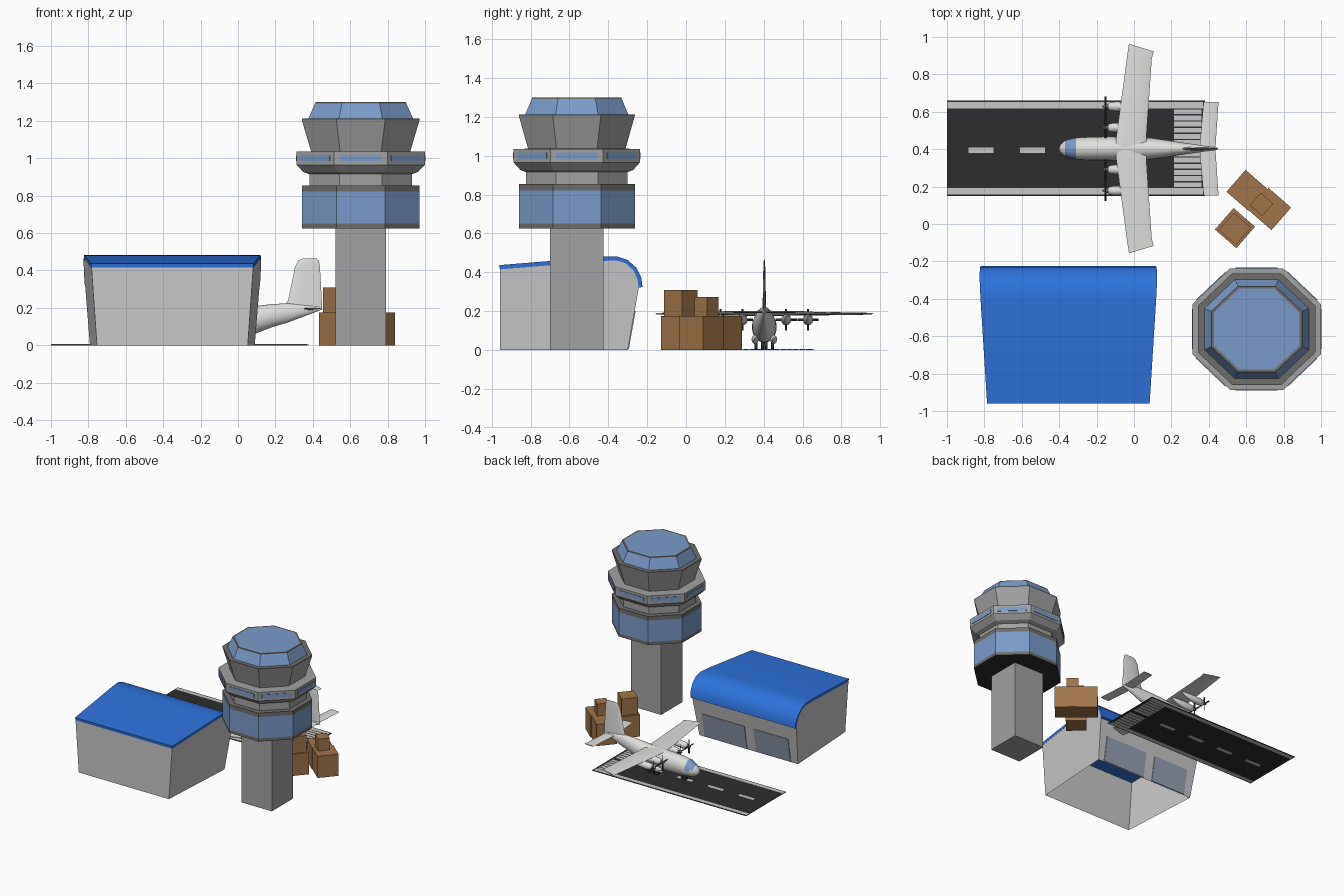
import bpy, bmesh, math
from mathutils import Matrix

if "Cube" in bpy.data.objects:
    bpy.data.objects.remove(bpy.data.objects["Cube"])


def material(name, r, g, b):
    m = bpy.data.materials.new(name)
    m.diffuse_color = (r, g, b, 1)
    m.use_nodes = True
    m.node_tree.nodes["Principled BSDF"].inputs["Base Color"].default_value = m.diffuse_color
    return m


TOWER = material("tower_grey", .36, .36, .36)
RIM = material("dark_grey", .16, .155, .15)
GLASS = material("window_blue", .19, .33, .60)
WALL = material("light_grey", .58, .58, .58)
ROOF = material("roof_blue", .026, .17, .72)
DOOR = material("door_glass", .30, .36, .46)
WHITE = material("aircraft_white", .74, .74, .73)
BLACK = material("asphalt_black", .026, .026, .026)
BROWN = material("crate_brown", .36, .175, .063)


def mesh(name, verts, faces, mats, smooth=0, rule=None):
    """rule(face index, face) returns a material index."""
    me = bpy.data.meshes.new(name)
    me.from_pydata(verts, [], faces)
    for m in mats:
        me.materials.append(m)
    bm = bmesh.new()
    bm.from_mesh(me)
    bmesh.ops.recalc_face_normals(bm, faces=bm.faces)
    bm.faces.ensure_lookup_table()
    if rule:
        for i, f in enumerate(bm.faces):
            f.material_index = rule(i, f)
    bm.to_mesh(me)
    bm.free()
    ob = bpy.data.objects.new(name, me)
    bpy.context.collection.objects.link(ob)
    if smooth:
        bpy.ops.object.select_all(action='DESELECT')
        ob.select_set(True)
        bpy.context.view_layer.objects.active = ob
        bpy.ops.object.shade_smooth_by_angle(angle=math.radians(smooth))
    return ob


def loft(name, rings, mats, smooth=0, rule=None):
    """Skin closed rings of equal length and cap both ends."""
    n = len(rings[0])
    verts = [v for r in rings for v in r]
    faces = [(k * n + i, k * n + (i + 1) % n, (k + 1) * n + (i + 1) % n, (k + 1) * n + i)
             for k in range(len(rings) - 1) for i in range(n)]
    faces += [tuple(range(n)), tuple(range(len(verts) - n, len(verts)))]
    return mesh(name, verts, faces, mats, smooth, rule)


def box(name, c, size, mat, rot=None):
    h = [s / 2 for s in size]
    rings = [[(a * h[0], b * h[1], s * h[2]) for a, b in ((-1, -1), (1, -1), (1, 1), (-1, 1))]
             for s in (-1, 1)]
    ob = loft(name, rings, [mat])
    ob.data.transform(Matrix.Translation(c) @ (rot or Matrix()))
    return ob


def body(name, stations, cy, mats, n=16, smooth=50, rule=None):
    """Round body along x from (x, centre z, half width, half height)."""
    rings = [[(x, cy + ry * math.cos(2 * math.pi * i / n), cz + rz * math.sin(2 * math.pi * i / n))
              for i in range(n)] for x, cz, ry, rz in stations]
    return loft(name, rings, mats, smooth, rule)


def foil(name, sections, place, n=12):
    """Wing from (span, leading x, trailing x, thickness, skew)."""
    rings = []
    for s, le, te, th, skew in sections:
        ring = []
        for i in range(n):
            a = 2 * math.pi * i / n
            u = (1 - math.cos(a)) / 2
            ring.append(place(le + (te - le) * u, s - skew * u, th / 2 * math.sin(a) * (1.2 - .5 * u)))
        rings.append(ring)
    return loft(name, rings, [WHITE], 50)


# Control tower: square shaft and octagonal head
TX, TY, SQ = .656, -.562, .947
box("tower_shaft", (TX, TY, .315), (.272, .274, .63), TOWER)


def octagon(a, z):
    r = a / math.cos(math.pi / 8)
    return [(TX + r * math.cos((i + .5) * math.pi / 4), TY + SQ * r * math.sin((i + .5) * math.pi / 4), z)
            for i in range(8)]


# (half width, height, colour of the band above): 0 grey, 1 rim, 2 glass, 3 black
head = [(.315, .625, 1), (.315, .65, 2), (.315, .822, 1), (.315, .855, 1), (.275, .855, 0),
        (.275, .915, 0), (.307, .927, 0), (.343, .965, 0), (.343, 1.035, 0), (.265, 1.036, 0),
        (.315, 1.205, 1), (.315, 1.213, 1), (.28, 1.213, 2), (.244, 1.293, 1), (.242, 1.3, 1),
        (.228, 1.3, 2)]
bands = [c for _, _, c in head[:-1] for _ in range(8)] + [3, 2]
loft("tower_head", [octagon(a, z) for a, z, _ in head], [TOWER, RIM, GLASS, BLACK],
     rule=lambda i, f: bands[i])
for i in range(8):
    o = box("ring_window", (.343, 0, 1.0), (.008, .225, .032), GLASS,)
    o.data.transform(Matrix.Translation((TX, TY, 0)) @ Matrix.Diagonal((1, SQ, 1, 1))
                     @ Matrix.Rotation(i * math.pi / 4, 4, 'Z'))

# Hangar: flared walls, open underneath, with a curved roof
HX = -.351


def flare(y, z):
    return .403 + .057 * (y + .96) + .07 * z


inner = [(-.958, .415), (-.43, .458), (-.36, .462), (-.31, .446), (-.27, .41), (-.25, .365), (-.243, .32)]
outer = [(-.96, .437), (-.43, .48), (-.355, .482), (-.30, .463), (-.255, .423), (-.23, .372), (-.224, .325)]
prof = [(-.958, 0)] + inner + [(-.30, 0)]
n = len(prof)
mesh("hangar_walls", [(HX + s * flare(y, z), y, z) for s in (-1, 1) for y, z in prof],
     [tuple(range(n)), tuple(range(n, 2 * n)), (0, 1, n + 1, n), (n - 2, n - 1, 2 * n - 1, 2 * n - 2)],
     [WALL])
loft("hangar_roof", [[(HX + s * (flare(y, z) + .001), y, z) for y, z in outer + inner[::-1]]
                     for s in (-1, 1)], [ROOF], 35)
for x0, x1 in ((-.34, .04), (-.73, -.42)):
    loft("hangar_door", [[(x, -.30 + .178 * z + d, z) for x, z in
                          ((x0, .005), (x1, .005), (x1, .2), (x0, .2))] for d in (-.002, .005)], [DOOR])

# Runway with markings that show on both sides
RY = .405


def mark(name, x0, x1, y0, y1, m=WALL):
    box(name, ((x0 + x1) / 2, (y0 + y1) / 2, .003), (x1 - x0, y1 - y0, .006), m)


box("runway", (-.31, RY, .003), (1.38, .51, .003), BLACK)
for s in (-1, 1):
    c = RY + s * .23
    mark("runway_edge_line", -1, .37, c - .017, c + .017)
for i in range(4):
    mark("runway_dash", -.885 + .275 * i, -.75 + .275 * i, .38, .41)
for s in (-1, 1):
    for i in range(6):
        c = RY + s * (.03 + .033 * i)
        mark("threshold_bar", .215, .36, c - .013, c + .013)

# Aircraft fuselage with cockpit glass
AY = .403
hull = [(-.40, .10, .006, .006), (-.392, .10, .024, .024), (-.37, .103, .042, .042),
        (-.345, .107, .052, .054), (-.31, .112, .059, .066), (-.24, .115, .063, .076),
        (-.10, .118, .064, .08), (.03, .122, .062, .082), (.10, .138, .057, .073),
        (.18, .158, .045, .062), (.27, .174, .031, .051), (.37, .189, .017, .028),
        (.43, .195, .009, .012), (.45, .196, .003, .004)]


def cockpit(i, f):
    c = f.calc_center_median()
    return 1 if -.37 < c.x < -.31 and c.z > .118 else 0


body("aircraft_fuselage", hull, AY, [WHITE, GLASS], 20, rule=cockpit)

# Wings, tailplanes and fin
for s in (-1, 1):
    foil("wing", [(0, -.10, .068, .026, 0), (.06, -.095, .066, .024, 0), (.50, -.036, .095, .013, .02),
                  (.56, -.027, .105, .008, .04)], lambda x, t, h: (x, AY + s * t, .187 + h))
    foil("tailplane", [(0, .35, .435, .014, 0), (.25, .372, .452, .006, 0)],
         lambda x, t, h: (x, AY + s * t, .196 + h))
foil("tail_fin", [(.19, .235, .45, .022, 0), (.24, .268, .448, .018, 0), (.42, .305, .438, .011, 0),
                  (.452, .322, .432, .008, 0), (.465, .345, .42, .004, 0)],
     lambda x, t, h: (x, AY + h, t))

# Four engines with propellers
for dy in (-.225, -.112, .112, .225):
    y, z = AY + dy, .155
    body("engine", [(-.14, z, .012, .012), (-.13, z, .022, .023), (-.10, z, .026, .028),
                    (-.04, z + .003, .025, .027), (.02, z + .012, .016, .018),
                    (.06, z + .022, .004, .006)], y, [WHITE], 12)
    body("spinner", [(-.17, z, .002, .002), (-.16, z, .008, .008), (-.139, z, .012, .012)], y, [RIM], 10)
    for k in range(4):
        o = box("propeller_blade", (0, 0, .03), (.005, .011, .05), BLACK, Matrix.Rotation(.6, 4, 'Z'))
        o.data.transform(Matrix.Translation((-.152, y, z)) @ Matrix.Rotation(k * math.pi / 2, 4, 'X'))

# Landing gear
for s in (-1, 1):
    body("gear_pod", [(-.10, .055, .004, .005), (-.07, .055, .018, .024), (.05, .055, .018, .024),
                      (.09, .06, .004, .005)], AY + s * .048, [WHITE], 10)
for x, dy in ((-.27, -.009), (-.27, .009), (-.05, -.042), (-.05, .042), (.02, -.042), (.02, .042)):
    loft("wheel", [[(x + .02 * math.cos(k * math.pi / 6), AY + dy + w, .02 + .02 * math.sin(k * math.pi / 6))
                    for k in range(12)] for w in (-.008, .008)], [BLACK], 40)
box("nose_gear_strut", (-.27, AY, .035), (.01, .006, .05), RIM)

# Stacked crates
for x, y, z, w, h in ((.604, .18, 0, .155, .175), (.727, .08, 0, .16, .175), (.54, -.022, 0, .152, .175),
                      (.54, -.026, .175, .122, .135), (.682, .105, .175, .088, .097)):
    box("crate", (x, y, z + h / 2), (w, w, h), BROWN, Matrix.Rotation(math.radians(-41), 4, 'Z'))
